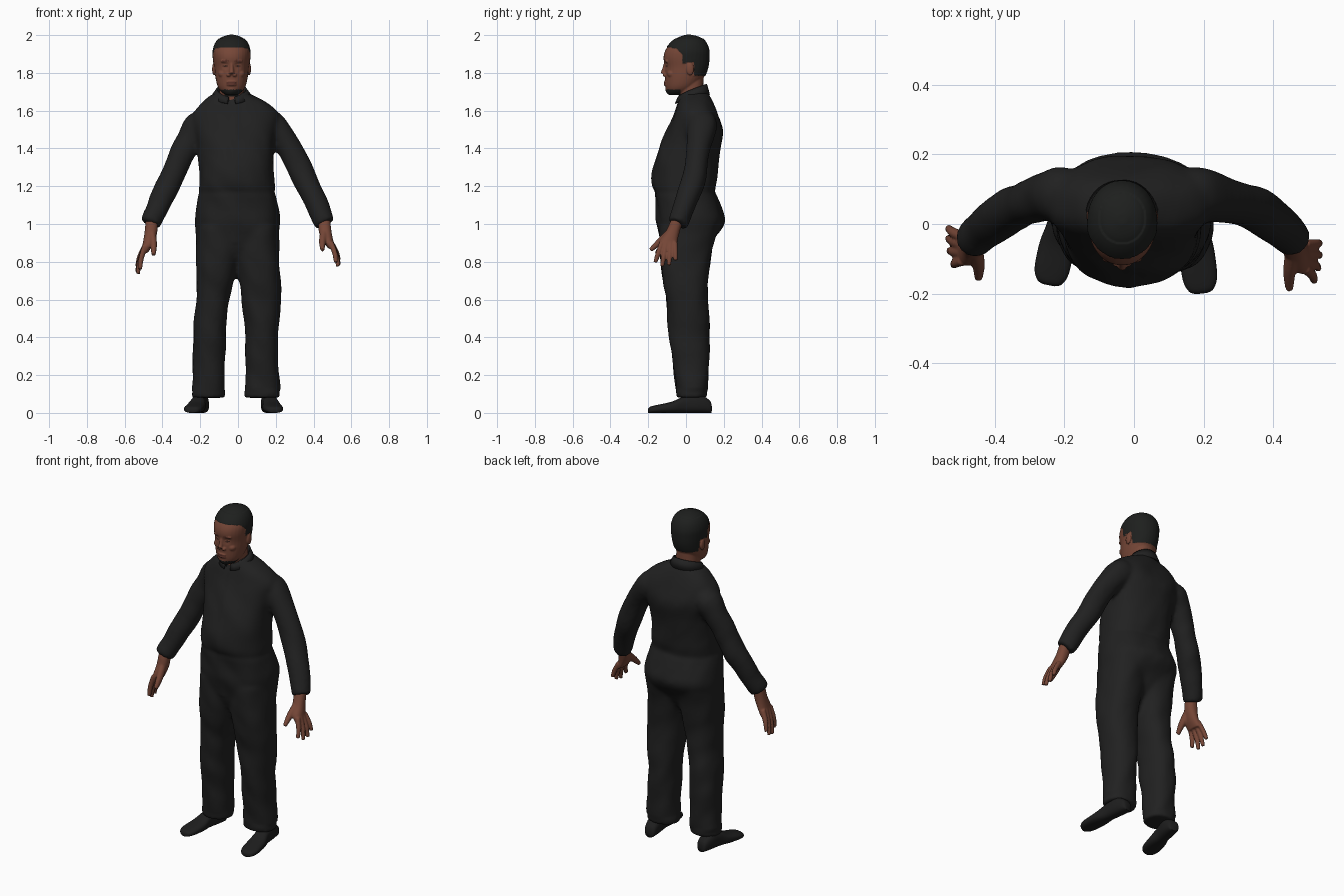
import bpy, bmesh, math
from mathutils import Vector, Matrix, noise

if "Cube" in bpy.data.objects:
    bpy.data.objects.remove(bpy.data.objects["Cube"], do_unlink=True)


def material(name, colour):
    mat = bpy.data.materials.new(name)
    mat.use_nodes = True
    mat.diffuse_color = (*colour, 1)
    mat.node_tree.nodes["Principled BSDF"].inputs["Base Color"].default_value = (*colour, 1)
    return mat


CLOTH = material("charcoal cloth", (.015, .015, .015))
SHOE = material("black shoe", (.013, .013, .013))
SKIN = material("brown skin", (.18, .062, .038))
HAIR = material("black hair", (.013, .014, .013))
LIP = material("dark lip", (.11, .034, .024))
EYE = material("dark eye", (.04, .016, .011))


# Helpers: smooth interpolation, lofts, tubes and fused skins
def smooth_rows(rows, steps=4):
    rows = [Vector(r) for r in rows]
    result = []
    for i in range(len(rows) - 1):
        a, b = rows[max(i - 1, 0)], rows[i]
        c, d = rows[i + 1], rows[min(i + 2, len(rows) - 1)]
        for k in range(steps):
            t = k / steps
            result.append(b + (c - a) * t / 2 + (a * 2 - b * 5 + c * 4 - d) * t ** 2 / 2
                          + (b * 3 - a - c * 3 + d) * t ** 3 / 2)
    return result + [rows[-1]]


def loft(bm, rings, power=2.3, sides=32):
    """Each ring is a centre and two half-axis vectors."""
    def rounded(v):
        return math.copysign(abs(v) ** (2 / power), v)
    loops = []
    for centre, u, v in rings:
        angles = [math.tau * i / sides for i in range(sides)]
        loops.append([bm.verts.new(centre + u * rounded(math.cos(a)) + v * rounded(math.sin(a)))
                      for a in angles])
    for low, high in zip(loops, loops[1:]):
        for i in range(sides):
            j = (i + 1) % sides
            bm.faces.new((low[i], low[j], high[j], high[i]))
    bm.faces.new(loops[0][::-1])
    bm.faces.new(loops[-1])


def stack(bm, rows, power=2.3):
    """Horizontal slices: height, left and right edge, front and back edge."""
    loft(bm, [(Vector(((x0 + x1) / 2, (y0 + y1) / 2, z)), Vector(((x1 - x0) / 2, 0, 0)),
               Vector((0, (y1 - y0) / 2, 0))) for z, x0, x1, y0, y1 in smooth_rows(rows)], power)


def tube(bm, rows):
    """Round limb through points with a radius each."""
    rows = smooth_rows(rows)
    rings = []
    for i, row in enumerate(rows):
        along = (rows[min(i + 1, len(rows) - 1)] - rows[max(i - 1, 0)]).to_3d().normalized()
        u = along.cross(Vector((0, 1, 0))).normalized()
        rings.append((row.to_3d(), u * row[3], along.cross(u) * row[3]))
    loft(bm, rings, 2, 20)


def ball(bm, place, size):
    bmesh.ops.create_uvsphere(bm, u_segments=20, v_segments=12, radius=1,
                              matrix=Matrix.Translation(place) @ Matrix.Diagonal((*size, 1)))


def finish(name, bm, mats):
    for face in bm.faces:
        face.smooth = True
    mesh = bpy.data.meshes.new(name)
    bm.to_mesh(mesh)
    bm.free()
    for mat in mats:
        mesh.materials.append(mat)
    obj = bpy.data.objects.new(name, mesh)
    bpy.context.collection.objects.link(obj)
    return obj


def fuse(bm, voxel, repeat):
    """Merge overlapping forms into one continuous skin, returned for sculpting."""
    bmesh.ops.recalc_face_normals(bm, faces=bm.faces)
    rough = finish("rough form", bm, [])
    remesh = rough.modifiers.new("Fuse", "REMESH")
    remesh.mode, remesh.voxel_size = "VOXEL", voxel
    soften = rough.modifiers.new("Soften", "SMOOTH")
    soften.iterations = repeat
    fused = bmesh.new()
    fused.from_object(rough, bpy.context.evaluated_depsgraph_get())
    fused.normal_update()
    bpy.data.objects.remove(rough, do_unlink=True)
    return fused


def bump(distance, width):
    return math.exp(-(distance / width) ** 2)


# Coverall: torso, legs and sleeves
bm = bmesh.new()
stack(bm, [(.8, -.1, .1, -.08, .07), (.88, -.2, .195, -.125, .125), (1, -.225, .222, -.155, .204),
           (1.08, -.222, .216, -.158, .188), (1.17, -.21, .2, -.167, .155),
           (1.22, -.207, .194, -.178, .163), (1.3, -.205, .187, -.172, .172),
           (1.4, -.213, .19, -.14, .185), (1.5, -.232, .207, -.1, .195),
           (1.58, -.245, .217, -.064, .172), (1.64, -.2, .16, -.045, .147),
           (1.7, -.105, .045, -.02, .115)])
depths = [(.98, -.14, .17), (.85, -.138, .138), (.7, -.124, .115), (.58, -.105, .12),
          (.4, -.09, .125), (.2, -.062, .12), (.08, -.05, .11)]
right_edges = [(-.218, .02), (-.224, .006), (-.219, -.022), (-.225, -.05),
               (-.237, -.065), (-.238, -.07), (-.245, -.068)]
left_edges = [(-.03, .214), (-.016, .218), (.006, .227), (.022, .226),
              (.04, .212), (.038, .215), (.033, .224)]
for edges in (right_edges, left_edges):
    stack(bm, [(z, *edge, y0, y1) for (z, y0, y1), edge in zip(depths, edges)])
sleeve = [(.12, .082, 1.55, .06), (.18, .082, 1.52, .08), (.262, .07, 1.41, .066),
          (.35, .043, 1.25, .065), (.41, 0, 1.12, .062), (.462, -.046, 1.0, .054)]
tube(bm, sleeve)
tube(bm, [(-x - .1 * max(0, z - 1.25), y, z, r) for x, y, z, r in sleeve])
suit = fuse(bm, .012, 7)

# Cloth folds, waist seam and front placket
for v in suit.verts:
    p = v.co.copy()
    fold = .008 * noise.noise(Vector((p.x * 9, p.y * 9, p.z * 8 + p.x * 6)))
    if abs(p.x) < .24 and p.z > .9:
        fold -= .003 * bump(p.z - 1.168, .016)
        if p.y < -.02:
            fold += .003 * bump(p.x + .012, .016)
    if p.z > .12:
        v.co = p + v.normal * fold
finish("coverall", suit, [CLOTH])

# Folded collar, open at the throat
bm = bmesh.new()
columns = []
for i in range(33):
    angle = -math.pi / 2 + .2 + (math.tau - .4) * i / 32
    back = (1 + math.sin(angle)) / 2
    top, hem = 1.668 + .072 * back ** .7, 1.637 + .048 * min(1, 2 * back)
    columns.append([bm.verts.new((-.034 + rx * math.cos(angle), .033 + ry * math.sin(angle), z))
                    for rx, ry, z in ((.074, .07, hem), (.074, .072, top), (.08, .078, top + .002),
                                      (.104, .094, hem))])
for a, b in zip(columns, columns[1:]):
    for k in range(3):
        bm.faces.new((a[k], b[k], b[k + 1], a[k + 1]))
bmesh.ops.recalc_face_normals(bm, faces=bm.faces)
collar = finish("collar", bm, [CLOTH])
collar.modifiers.new("Thickness", "SOLIDIFY").thickness = .005

# Shoes: heel to toe
shoe_shape = [(0, .022, .045), (.04, .034, .07), (.2, .042, .1), (.42, .04, .09),
              (.62, .05, .06), (.86, .05, .042), (.97, .036, .032), (1, .016, .02)]
for name, heel, toe in (("right_shoe", (-.185, .125), (-.245, -.176)),
                        ("left_shoe", (.155, .134), (.195, -.2))):
    bm = bmesh.new()
    start, end = Vector((*heel, 0)), Vector((*toe, 0))
    across = (end - start).cross(Vector((0, 0, 1))).normalized()
    loft(bm, [(start.lerp(end, t) + Vector((0, 0, h / 2)), across * w, Vector((0, 0, h / 2)))
              for t, w, h in smooth_rows(shoe_shape)], 2.6)
    bmesh.ops.recalc_face_normals(bm, faces=bm.faces)
    finish(name, bm, [SHOE])

# Hands: palm, four fingers and thumb
for name, side in (("left_hand", 1), ("right_hand", -1)):
    bm = bmesh.new()
    stack(bm, [(1.02, .424, .488, -.08, -.015), (.96, .428, .495, -.107, -.033),
               (.91, .448, .505, -.14, -.045), (.87, .478, .516, -.145, -.05)])
    for k, tip in enumerate([(.518, -.163, .797), (.53, -.127, .776), (.534, -.09, .782),
                             (.534, -.055, .808)]):
        base = Vector((.493, -.128 + .023 * k, .9))
        middle = base.lerp(Vector(tip), .55) + Vector((.006, 0, 0))
        tube(bm, [(*base, .0145), (*middle, .0135), (*tip, .0105)])
    tube(bm, [(.455, -.085, .955, .021), (.447, -.14, .905, .018), (.447, -.188, .862, .011)])
    if side < 0:
        for v in bm.verts:
            x, y, z = v.co
            drop = max(0, 1 - z) / .2
            v.co = (-x, y + .045 * drop, z - .035 * drop)
    finish(name, fuse(bm, .005, 2), [SKIN])

# Head: skull, neck, nose, brow, lips and ears
bm = bmesh.new()
MID = -.034
skull = [(1.683, .028, -.088, -.03), (1.7, .054, -.1, .02), (1.73, .074, -.108, .06),
         (1.78, .086, -.111, .097), (1.83, .091, -.112, .116), (1.88, .097, -.119, .122),
         (1.92, .097, -.109, .121), (1.96, .083, -.08, .106), (1.988, .055, -.042, .077),
         (2.002, .014, .0, .03)]
stack(bm, [(z, MID - w, MID + w, y0, y1) for z, w, y0, y1 in skull], 2.1)
stack(bm, [(1.58, MID - .07, MID + .07, -.03, .1), (1.67, MID - .066, MID + .066, -.036, .092),
           (1.78, MID - .064, MID + .064, -.05, .092)])
tube(bm, [(MID, -.108, 1.855, .008), (MID, -.115, 1.82, .011), (MID, -.122, 1.795, .014)])
for side in (-1, 1):
    ball(bm, (MID + side * .016, -.112, 1.789), (.012, .012, .009))
    ball(bm, (MID + side * .032, -.1, 1.862), (.027, .013, .009))
    ball(bm, (MID + side * .045, -.075, 1.795), (.026, .025, .022))
    ball(bm, (MID + side * .094, .022, 1.82), (.009, .02, .033))
for z in (1.738, 1.751):
    ball(bm, (MID, -.106, z), (.027, .012, .008))
head = fuse(bm, .004, 3)


def is_hair(p):
    x = abs(p.x - MID)
    if x > .08 and 1.78 < p.z < 1.856 and 0 < p.y < .044:
        return False
    if p.y < -.02:
        return p.z > 1.936 - .2 * max(0, x - .05) - .9 * max(0, p.y + .05)
    return p.z > (1.85 if p.y < .01 else 1.785)


# Eye sockets, eyelids, chin and raised hair
for v in head.verts:
    p = v.co.copy()
    if p.y < -.05:
        x = abs(p.x - MID)
        p.y += .01 * bump(math.hypot(x - .033, p.z - 1.84), .015)
        p.y -= .006 * bump(math.hypot(x - .033, (p.z - 1.836) * 1.6), .012)
        p.y -= .006 * bump(math.hypot(x, p.z - 1.702), .02)
    if is_hair(p) and p.z < 1.98:
        p += v.normal * .003
    v.co = p

# Painted regions of the head
for face in head.faces:
    p = face.calc_center_median()
    x = abs(p.x - MID)
    front = p.y < -.07
    if is_hair(p) or p.y < -.03 and 1.675 < p.z < 1.712:
        face.material_index = 1
    elif front and math.hypot(x / .028, (p.z - 1.744) / .011) < 1:
        face.material_index = 2
    elif front and math.hypot((x - .033) / .014, (p.z - 1.836) / .0045) < 1:
        face.material_index = 3
    elif front and abs(p.z - 1.864) < .004 and .014 < x < .05:
        face.material_index = 2
finish("head", head, [SKIN, HAIR, LIP, EYE])
